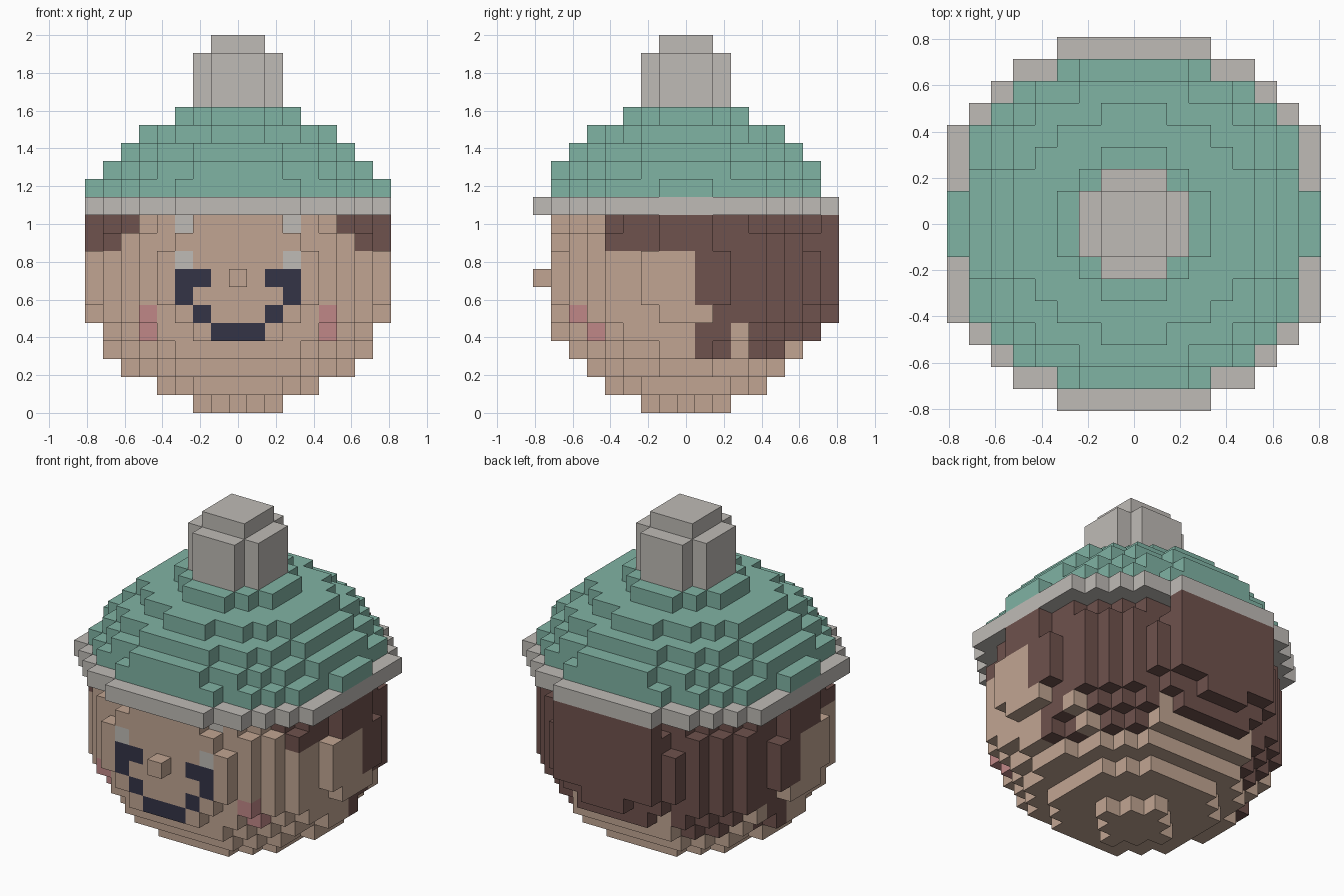
import bpy
import bmesh
from mathutils import Vector

cube = bpy.data.objects.get("Cube")
if cube:
    bpy.data.objects.remove(cube, do_unlink=True)

U = 2 / 21          # block size: the model is 21 blocks tall
REACH = range(-8, 9)


def material(name, *rgb):
    """Flat colour, given as 0-255 sRGB and stored as linear."""
    lin = [((c / 255 + 0.055) / 1.055) ** 2.4 for c in rgb]
    m = bpy.data.materials.new(name)
    m.use_nodes = True
    m.diffuse_color = (*lin, 1)
    bsdf = m.node_tree.nodes["Principled BSDF"]
    bsdf.inputs["Base Color"].default_value = (*lin, 1)
    bsdf.inputs["Roughness"].default_value = 0.9
    return m


SKIN = material("skin", 193, 165, 146)
HAIR = material("brown hair", 111, 82, 77)
TEAL = material("teal wool", 128, 179, 164)
GREY = material("light grey wool", 191, 187, 182)
DARK = material("dark navy", 52, 52, 70)
PINK = material("cheek pink", 192, 135, 135)


def blocks(layers, inside):
    """All blocks of the given layers that satisfy a shape rule."""
    return {(x, y, z) for z in layers for x in REACH for y in REACH
            if inside(x, y, z)}


# Shape rules, in block units
def head_shape(x, y, z):
    if y == 8:                                   # flat back of the hair
        return 5 <= z <= 10 and abs(x) <= (1 if z == 5 else 3)
    if z == 10 and abs(x) == 8:                  # flat sides under the brim
        return abs(y) <= 1
    return y > -8 and x * x + 1.06 * y * y + 1.4 * (z - 7) ** 2 <= 73


def hat_shape(x, y, z):
    return x * x + 1.06 * y * y + 1.15 * (z - 8) ** 2 <= 86


def brim_shape(x, y, z):
    return x * x + 1.02 * y * y <= 80.5


def pompom_shape(x, y, z):
    a, b = sorted((abs(x), abs(y)))
    return a <= 1 and b <= (1 if z == 20 else 2)


def is_hair(x, y, z):
    if z >= 9:
        return y >= -4                           # fringe over the temples
    if z >= 5:
        return y >= 1 and not (z == 5 and y == 1 and abs(x) >= 7)
    gap = y == 3 or (abs(x) == 3 and y > 3)      # gaps between the strands
    return not gap and (z == 4 and y >= 1 or z == 3 and 1 <= y <= 5)


def face_colour(x, y, z):
    a = abs(x)
    if y <= -6 and a == 3 and z in (8, 10):      # brows
        return GREY
    if y == -7 and (a, z) in {(3, 7), (2, 7), (3, 6), (2, 5), (1, 4), (0, 4)}:
        return DARK                              # eyes and mouth
    if y <= -5 and a == 5 and z in (4, 5):       # cheeks
        return PINK
    return SKIN


head = blocks(range(0, 11), head_shape)
hair = {b for b in head if is_hair(*b)}
parts = {
    "head": head - hair,
    "hair": hair,
    "nose": {(0, -8, 7)},
    "left_face_knob": {(4, -7, 7)},
    "right_face_knob": {(-4, -7, 7)},
    "hat_brim": blocks([11], brim_shape),
    "hat": blocks(range(12, 17), hat_shape),
    "pompom": blocks(range(17, 21), pompom_shape),
}
solid = set().union(*parts.values())


def build(name, cells, colours, rule):
    """Mesh the outward sides of the blocks and merge flat areas."""
    bm = bmesh.new()
    for cell in sorted(cells):
        centre = Vector(cell) + Vector((0, 0, 0.5))
        for axis in range(3):
            for sign in (-1, 1):
                n = Vector((0, 0, 0))
                n[axis] = sign
                if tuple(int(c + d) for c, d in zip(cell, n)) in solid:
                    continue
                u = Vector((0, 0, 0))
                u[(axis + 1) % 3] = 0.5
                v = n.cross(u)
                mid = centre + n / 2
                quad = [mid - u - v, mid + u - v, mid + u + v, mid - u + v]
                f = bm.faces.new([bm.verts.new(p * U) for p in quad])
                f.material_index = colours.index(rule(*cell))
    bmesh.ops.remove_doubles(bm, verts=bm.verts, dist=U / 100)
    bmesh.ops.dissolve_limit(bm, angle_limit=0.01, verts=bm.verts,
                             edges=bm.edges, delimit={'MATERIAL'})
    mesh = bpy.data.meshes.new(name)
    bm.to_mesh(mesh)
    bm.free()
    for m in colours:
        mesh.materials.append(m)
    bpy.context.collection.objects.link(bpy.data.objects.new(name, mesh))


single = {"hair": HAIR, "hat": TEAL, "hat_brim": GREY, "pompom": GREY}
for name, cells in parts.items():
    if name == "head":
        build(name, cells, [SKIN, GREY, DARK, PINK], face_colour)
    else:
        colour = single.get(name, SKIN)
        build(name, cells, [colour], lambda *c, k=colour: k)
